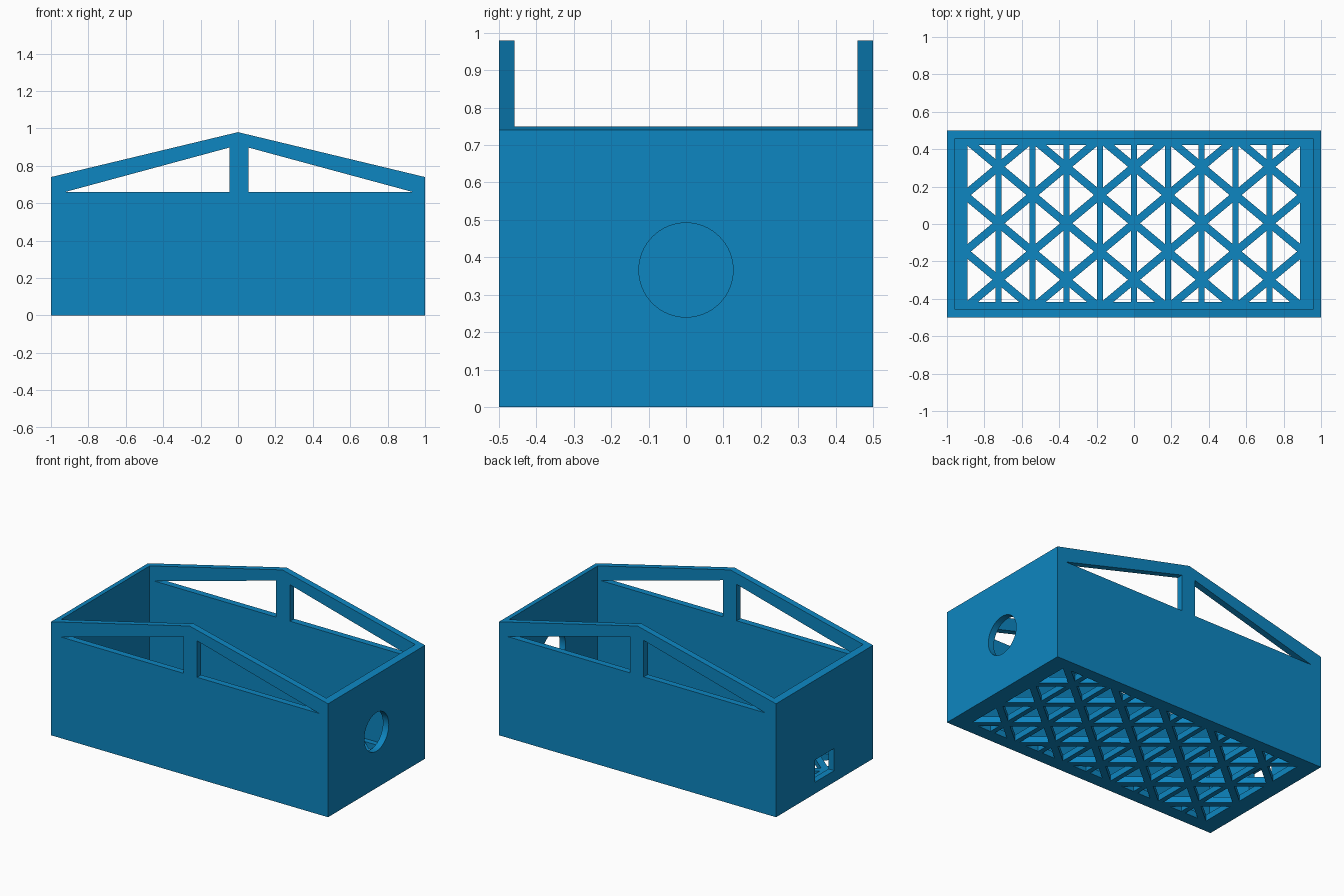
import bpy, bmesh, math
from mathutils import Vector

if "Cube" in bpy.data.objects:
    bpy.data.objects.remove(bpy.data.objects["Cube"])

WALL, FLOOR = 0.042, 0.04

blue = bpy.data.materials.new("blue plastic")
blue.diffuse_color = (0.004, 0.238, 0.533, 1)
blue.use_nodes = True
blue.node_tree.nodes["Principled BSDF"].inputs["Base Color"].default_value = blue.diffuse_color


def make(name, bm):
    bmesh.ops.recalc_face_normals(bm, faces=bm.faces)
    mesh = bpy.data.meshes.new(name)
    bm.to_mesh(mesh)
    bm.free()
    mesh.materials.append(blue)
    ob = bpy.data.objects.new(name, mesh)
    bpy.context.collection.objects.link(ob)
    return ob


def prism(name, points, depth):
    """Extrude a closed 3D polygon along the depth vector."""
    bm = bmesh.new()
    face = bm.faces.new([bm.verts.new(p) for p in points])
    out = bmesh.ops.extrude_face_region(bm, geom=[face])
    verts = [v for v in out["geom"] if isinstance(v, bmesh.types.BMVert)]
    bmesh.ops.translate(bm, verts=verts, vec=depth)
    return make(name, bm)


def box(name, x0, x1, y0, y1, z0, z1):
    return prism(name, [(x0, y0, z0), (x1, y0, z0), (x1, y1, z0), (x0, y1, z0)],
                 (0, 0, z1 - z0))


def cut(target, cutter):
    mod = target.modifiers.new("cut", 'BOOLEAN')
    mod.operation, mod.solver, mod.object = 'DIFFERENCE', 'EXACT', cutter
    bpy.context.view_layer.objects.active = target
    bpy.ops.object.modifier_apply(modifier=mod.name)
    bpy.data.objects.remove(cutter)


def lattice_voids():
    """Split the floor opening along every bar edge, keep what lies between bars."""
    dx, dy, cy = 0.181, 0.151, 0.004
    bars = [(Vector((k * dx, cy, 0)), Vector((1, 0, 0)), 0.016) for k in range(-4, 5)]
    for s in (1, -1):
        normal = Vector((dy, s * dx, 0)).normalized()
        for k in range(-8, 9):
            bars.append((Vector((2 * k * dx, cy, 0)), normal, 0.021))
    bm = bmesh.new()
    bm.faces.new([bm.verts.new(p) for p in
                  [(-0.89, -0.416, -0.1), (0.888, -0.416, -0.1),
                   (0.888, 0.422, -0.1), (-0.89, 0.422, -0.1)]])
    for co, normal, half in bars:
        for side in (-half, half):
            bmesh.ops.bisect_plane(bm, geom=bm.verts[:] + bm.edges[:] + bm.faces[:],
                                   dist=1e-5, plane_co=co + normal * side, plane_no=normal)
    solid = [f for f in bm.faces if any(
        abs((f.calc_center_median() - co).dot(n)) < half for co, n, half in bars)]
    bmesh.ops.delete(bm, geom=solid, context='FACES')
    bmesh.ops.dissolve_limit(bm, angle_limit=0.01, verts=bm.verts[:], edges=bm.edges[:])
    out = bmesh.ops.extrude_face_region(bm, geom=bm.faces[:])
    verts = [v for v in out["geom"] if isinstance(v, bmesh.types.BMVert)]
    bmesh.ops.translate(bm, verts=verts, vec=(0, 0, 0.1 + FLOOR + 0.02))
    return make("floor_voids", bm)


# Gabled body, hollowed out
body = prism("gabled_basket", [(-1, -0.5, 0), (1, -0.5, 0), (1, -0.5, 0.74),
                               (0, -0.5, 0.98), (-1, -0.5, 0.74)], (0, 1, 0))
cut(body, box("cavity", -1 + WALL, 1 - WALL, -0.5 + WALL, 0.5 - WALL, FLOOR, 1.5))

# Triangular truss windows through both long walls
for tip, post in ((-0.925, -0.045), (0.935, 0.055)):
    cut(body, prism("truss_window", [(tip, -0.7, 0.66), (post, -0.7, 0.66),
                                     (post, -0.7, 0.898)], (0, 1.4, 0)))

# Round hole in the right end, square port in the left end
ring = [(0.9, 0.126 * math.cos(a), 0.366 + 0.126 * math.sin(a))
        for a in (i * math.tau / 64 for i in range(64))]
cut(body, prism("round_hole", ring, (0.2, 0, 0)))
cut(body, box("square_port", -1.1, -0.9, -0.1, 0.1, 0.075, 0.22))

# Open lattice floor
cut(body, lattice_voids())

bpy.ops.object.select_all(action='DESELECT')
body.select_set(True)
bpy.context.view_layer.objects.active = body
bpy.ops.object.shade_smooth_by_angle(angle=math.radians(20))
